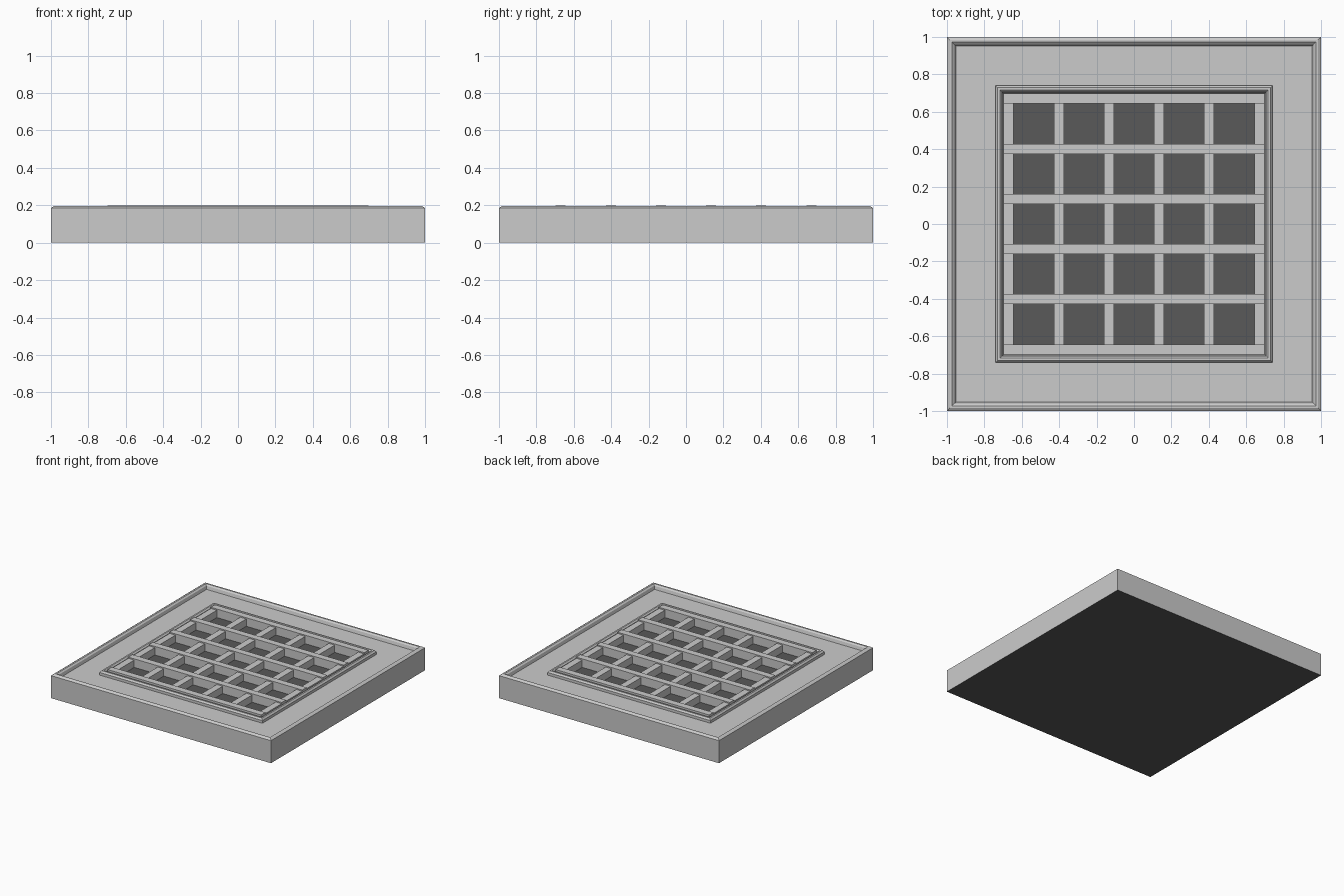
import bpy, bmesh

if "Cube" in bpy.data.objects:
    bpy.data.objects.remove(bpy.data.objects["Cube"])

FLOOR = 0.13
dark = bpy.data.materials.new("dark_base")
dark.diffuse_color = (0.1, 0.1, 0.1, 1)
dark.use_nodes = True
dark.node_tree.nodes["Principled BSDF"].inputs["Base Color"].default_value = dark.diffuse_color
grey = bpy.data.materials.new("grey_stone")
grey.diffuse_color = (0.8, 0.8, 0.8, 1)
grey.use_nodes = True
grey.node_tree.nodes["Principled BSDF"].inputs["Base Color"].default_value = grey.diffuse_color


def finish(name, bm):
    bmesh.ops.recalc_face_normals(bm, faces=bm.faces)
    me = bpy.data.meshes.new(name)
    bm.to_mesh(me)
    bm.free()
    ob = bpy.data.objects.new(name, me)
    bpy.context.collection.objects.link(ob)
    return ob


def box(name, x0, x1, y0, y1, z0, z1):
    bm = bmesh.new()
    bmesh.ops.create_cube(bm, size=1)
    for v in bm.verts:
        v.co.x = x1 if v.co.x > 0 else x0
        v.co.y = y1 if v.co.y > 0 else y0
        v.co.z = z1 if v.co.z > 0 else z0
    return finish(name, bm)


# Slab: square section swept from the outer foot, over both rims, to the pit floor
profile = [(1.0, 0.0), (1.0, 0.185), (0.985, 0.195), (0.972, 0.195), (0.96, 0.185), (0.953, 0.16),
           (0.741, 0.16), (0.741, 0.182), (0.73, 0.195), (0.717, 0.195), (0.706, 0.185), (0.699, FLOOR)]
bm = bmesh.new()
rings = [[bm.verts.new((sx * h, sy * h, z)) for sx, sy in ((-1, -1), (1, -1), (1, 1), (-1, 1))]
         for h, z in profile]
for a, b in zip(rings, rings[1:]):
    for i in range(4):
        j = (i + 1) % 4
        bm.faces.new((a[i], a[j], b[j], b[i]))
# Dark underside and pit floor
for ring in (rings[0], rings[-1]):
    bm.faces.new(ring).material_index = 1
slab = finish("framed_slab", bm)
slab.data.materials.append(grey)
slab.data.materials.append(dark)

# Grating: six bars each way, the cross bars slightly proud
for i in range(6):
    c = -0.67 + i * 0.268
    box(f"cross_bar_{i + 1}", -0.698, 0.698, c - 0.027, c + 0.027, FLOOR, 0.2)
    box(f"long_bar_{i + 1}", c - 0.027, c + 0.027, -0.697, 0.697, FLOOR, 0.19)
